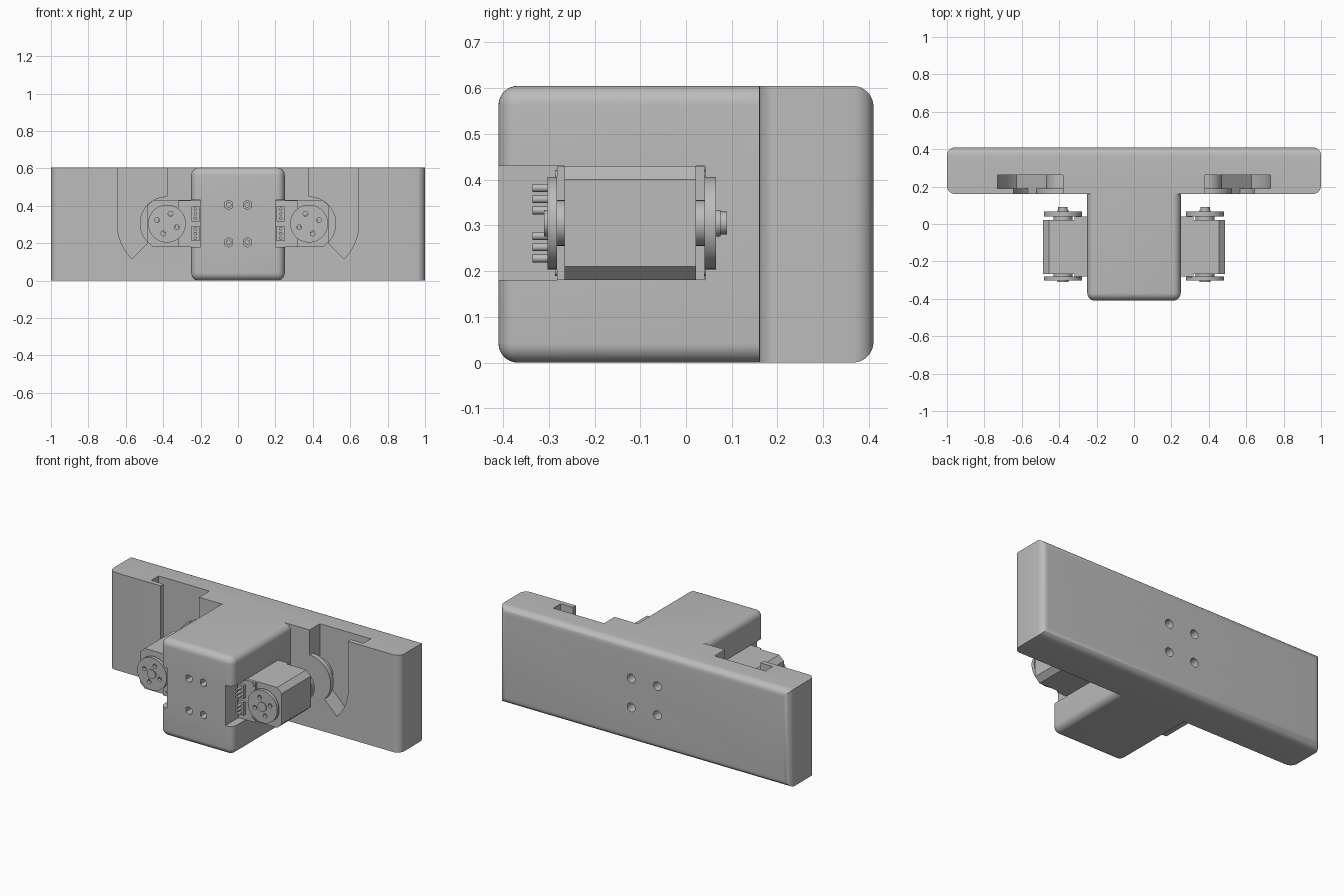
import bpy, bmesh
from math import sin, cos, radians
from mathutils import Matrix, Vector

if "Cube" in bpy.data.objects:
    bpy.data.objects.remove(bpy.data.objects["Cube"])

grey = bpy.data.materials.new("plain grey")
grey.use_nodes = True
grey.diffuse_color = (0.5, 0.5, 0.5, 1)
grey.node_tree.nodes["Principled BSDF"].inputs["Base Color"].default_value = (0.5, 0.5, 0.5, 1)

TOP = 0.605
MID = 0.305     # height of the servo axis
AXIS = 0.38     # sideways distance of the servo axis


def finish(bm, name):
    bmesh.ops.recalc_face_normals(bm, faces=bm.faces)
    mesh = bpy.data.meshes.new(name)
    bm.to_mesh(mesh)
    bm.free()
    obj = bpy.data.objects.new(name, mesh)
    obj.data.materials.append(grey)
    bpy.context.collection.objects.link(obj)
    return obj


def activate(obj):
    bpy.ops.object.select_all(action='DESELECT')
    obj.select_set(True)
    bpy.context.view_layer.objects.active = obj


def smooth(obj):
    activate(obj)
    bpy.ops.object.shade_smooth_by_angle(angle=radians(30))
    return obj


def box(name, x, y, z, radius=0, rounded=None):
    """Box from (min, max) ranges; edges chosen by the rule get rounded."""
    bm = bmesh.new()
    bmesh.ops.create_cube(bm, size=1)
    for v in bm.verts:
        v.co = Vector([min(r) if c < 0 else max(r) for c, r in zip(v.co, (x, y, z))])
    if radius:
        edges = [e for e in bm.edges if rounded(e.verts[0].co, e.verts[1].co)]
        bmesh.ops.bevel(bm, geom=edges, offset=radius, segments=8, profile=0.5, affect='EDGES')
    return finish(bm, name)


def prism(name, points, y0, y1):
    """Front-on (x, z) outline extruded from y0 to y1."""
    bm = bmesh.new()
    face = bm.faces.new([bm.verts.new((x, y0, z)) for x, z in points])
    out = bmesh.ops.extrude_face_region(bm, geom=[face])
    new = [g for g in out["geom"] if isinstance(g, bmesh.types.BMVert)]
    bmesh.ops.translate(bm, verts=new, vec=(0, y1 - y0, 0))
    return finish(bm, name)


def disc(name, x, z, r, y0, y1, sides=48):
    """Cylinder lying along y."""
    bm = bmesh.new()
    place = Matrix.Translation((x, (y0 + y1) / 2, z)) @ Matrix.Rotation(radians(90), 4, 'X')
    bmesh.ops.create_cone(bm, cap_ends=True, segments=sides, radius1=r, radius2=r,
                          depth=abs(y1 - y0), matrix=place)
    return smooth(finish(bm, name))


def cut(obj, cutters):
    for c in cutters:
        c.hide_render = True
        mod = obj.modifiers.new("cut", 'BOOLEAN')
        mod.operation = 'DIFFERENCE'
        mod.solver = 'EXACT'
        mod.object = c
        activate(obj)
        bpy.ops.object.modifier_apply(modifier=mod.name)
        bpy.data.objects.remove(c)
    return smooth(obj)


def sector(side, outer, inner):
    """Outline of a swing slot: open at the top, ending 45 degrees below level."""
    def arc(r, a):
        return (AXIS + r * cos(radians(a)), MID + r * sin(radians(a)))
    pts = [(AXIS, TOP + 0.1)]
    pts += [arc(inner, a) for a in range(90, -46, -5)]
    pts += [arc(outer, a) for a in range(-45, 1, 3)]
    pts += [(AXIS + outer, TOP + 0.1)]
    return [(side * x, z) for x, z in pts]


# Wide back plate: rounded back rim and front upright edges
plate = box("back_plate", (-1, 1), (0.16, 0.41), (0, TOP), 0.045,
            lambda a, b: (a.y > 0.4 and b.y > 0.4) or abs(a.z - b.z) > 0.1)
cutters = []
for s in (-1, 1):
    cutters += [prism("slot_mouth", sector(s, 0.265, 0.145), 0.1, 0.192),
                prism("slot_undercut", sector(s, 0.35, 0.09), 0.19, 0.262)]
    for t in (-1, 1):
        cutters.append(disc("hole", s * 0.09, MID + t * 0.09, 0.027, 0.3, 0.5))
cut(plate, cutters)

# Central block with side pockets for the servos
block = box("central_block", (-0.25, 0.25), (-0.41, 0.17), (0, TOP), 0.042,
            lambda a, b: not (a.y > 0 and b.y > 0))
cutters = []
for s in (-1, 1):
    cutters.append(box("pocket", (s * 0.2, s * 0.4), (-0.5, 0.042), (0.18, 0.43)))
    for t in (-1, 1):
        cutters += [disc("counterbore", s * 0.05, MID + t * 0.1, 0.025, -0.5, -0.34, 6),
                    disc("bolt_hole", s * 0.05, MID + t * 0.1, 0.012, -0.4, -0.2, 24)]
cut(block, cutters)

for s, side in ((1, "left"), (-1, "right")):
    # Servo case with chamfered outer edges
    case = [(0.19, 0.18), (0.455, 0.18), (0.487, 0.21), (0.487, 0.4), (0.455, 0.43), (0.19, 0.43)]
    prism(side + "_servo_case", [(s * x, z) for x, z in case], -0.266, 0.022)

    # End caps with corner screws
    for y0, y1, end in ((-0.282, -0.266, "front"), (0.022, 0.04, "back")):
        box(f"{side}_{end}_cap", (s * 0.19, s * 0.318), (y0, y1), (0.181, 0.429))
        for t in (-1, 1):
            outer = -0.286 if end == "front" else 0.044
            disc(f"{side}_{end}_cap_screw", s * 0.3, MID + t * 0.105, 0.011, outer, (y0 + y1) / 2, 16)

    # Round horns, each with four holes and a hub
    for y0, y1, hub, end in ((-0.303, -0.282, -0.31, "front"), (0.04, 0.066, 0.075, "back")):
        horn = disc(f"{side}_{end}_horn", s * AXIS, MID, 0.101, y0, y1)
        tilt = [(AXIS + 0.056 * cos(radians(a)), MID + 0.056 * sin(radians(a)))
                for a in range(20, 380, 90)]
        cut(horn, [disc("horn_hole", s * x, z, 0.013, y0 - 0.01, y1 + 0.01, 16) for x, z in tilt])
        disc(f"{side}_{end}_hub", s * AXIS, MID, 0.029, (y0 + y1) / 2, hub, 32)
        disc(f"{side}_{end}_spindle", s * AXIS, MID, 0.05, -0.284 if end == "front" else 0.015,
             -0.26 if end == "front" else 0.042, 32)
    disc(side + "_axle_nut", s * AXIS, MID, 0.025, 0.07, 0.09, 32)

    # Two three-pin connectors beside the front horn
    for t in (-1, 1):
        box(side + "_connector", (s * 0.205, s * 0.248), (-0.3, -0.27),
            (MID + t * 0.012, MID + t * 0.092))
        for k in range(3):
            disc(side + "_connector_pin", s * 0.228, MID + t * (0.028 + 0.0245 * k),
                 0.009, -0.336, -0.29, 16)
